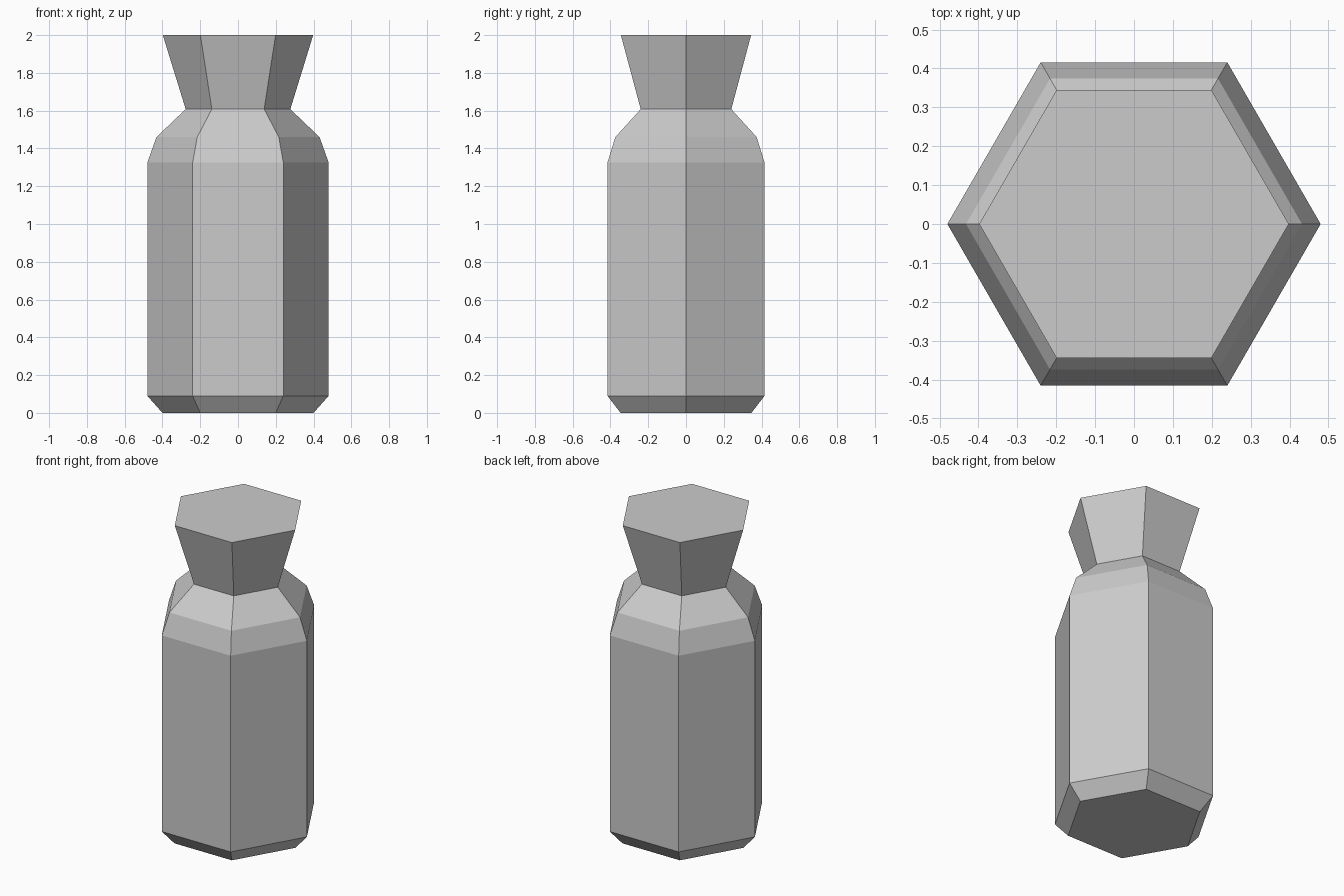
import bpy
import bmesh
from math import cos, sin, pi

if "Cube" in bpy.data.objects:
    bpy.data.objects.remove(bpy.data.objects["Cube"], do_unlink=True)

SIDES = 6

# Plain grey material
grey = bpy.data.materials.new("plain_grey")
grey.use_nodes = True
colour = (0.6, 0.6, 0.6, 1)
grey.diffuse_color = colour
grey.node_tree.nodes["Principled BSDF"].inputs["Base Color"].default_value = colour

# Bottle outline as (corner radius, height): base, body, shoulder, neck, rim
profile = [(0.4, 0), (0.48, 0.09), (0.48, 1.325),
           (0.432, 1.46), (0.277, 1.608), (0.398, 2)]

# Hexagonal rings joined by flat sides, closed at the base and the rim
bm = bmesh.new()
rings = [[bm.verts.new((r * cos(2 * pi * i / SIDES), r * sin(2 * pi * i / SIDES), z))
          for i in range(SIDES)] for r, z in profile]
for low, high in zip(rings, rings[1:]):
    for i in range(SIDES):
        j = (i + 1) % SIDES
        bm.faces.new((low[i], low[j], high[j], high[i]))
bm.faces.new(rings[0][::-1])
bm.faces.new(rings[-1])

mesh = bpy.data.meshes.new("bottle")
bm.to_mesh(mesh)
bm.free()
mesh.materials.append(grey)
bottle = bpy.data.objects.new("bottle", mesh)
bpy.context.collection.objects.link(bottle)
